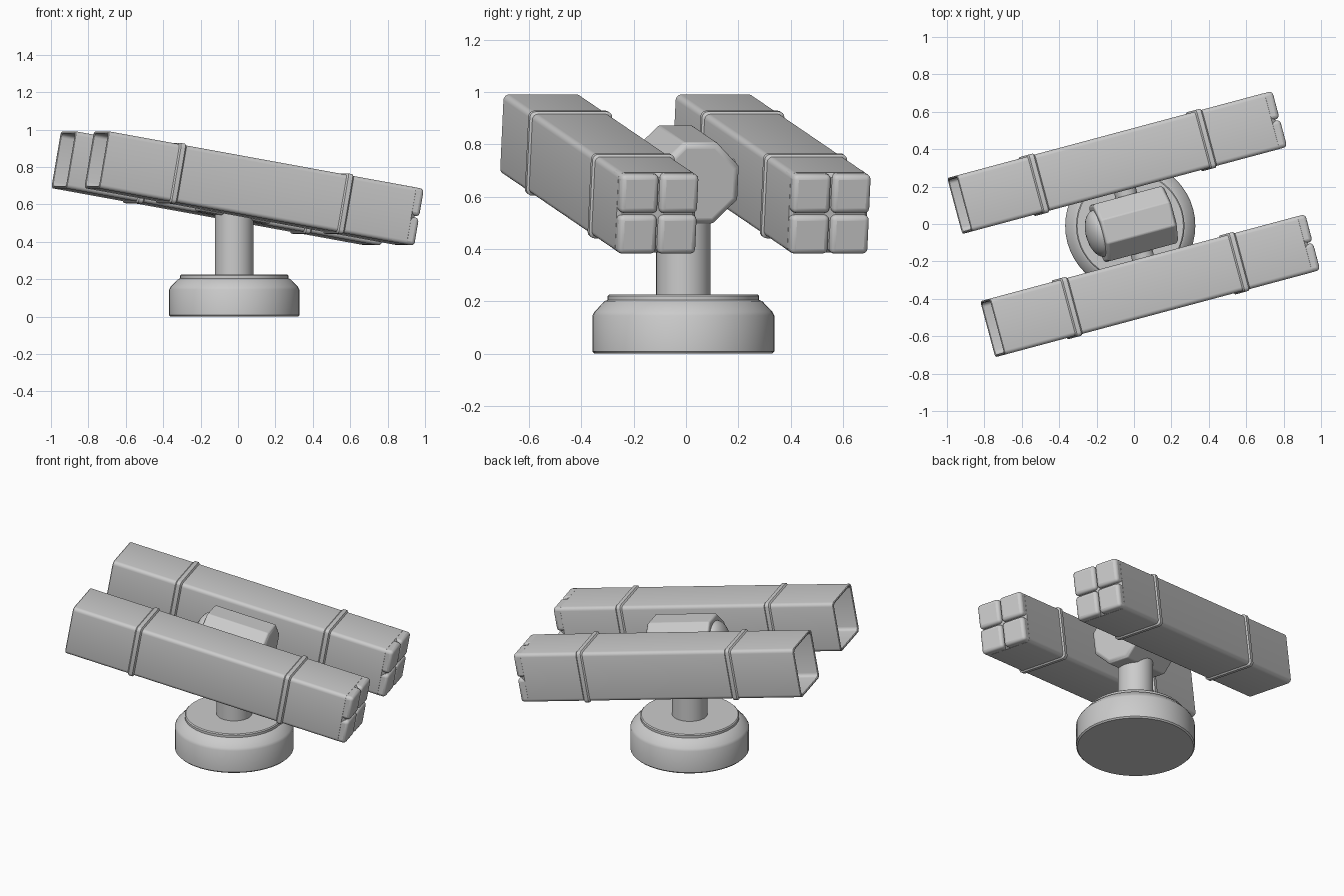
import bpy, bmesh, math
from mathutils import Matrix, Vector

if "Cube" in bpy.data.objects:
    bpy.data.objects.remove(bpy.data.objects["Cube"])

PIVOT = Vector((-0.02, -0.01, 0))
# Frame of the aimed upper assembly: turned 15 degrees, nose 10 degrees down
AIM = (Matrix.Translation((0, 0, 0.685)) @ Matrix.Rotation(math.radians(15), 4, 'Z')
       @ Matrix.Rotation(math.radians(10), 4, 'Y'))


def finish(name, bm, matrix, bevel=0.0, angle=30):
    bmesh.ops.recalc_face_normals(bm, faces=bm.faces)
    me = bpy.data.meshes.new(name)
    bm.to_mesh(me)
    bm.free()
    ob = bpy.data.objects.new(name, me)
    bpy.context.collection.objects.link(ob)
    ob.matrix_world = matrix
    if bevel:
        mod = ob.modifiers.new("bevel", 'BEVEL')
        mod.width, mod.segments = bevel, 3
        mod.limit_method = 'ANGLE'
    bpy.ops.object.select_all(action='DESELECT')
    bpy.context.view_layer.objects.active = ob
    ob.select_set(True)
    bpy.ops.object.shade_smooth_by_angle(angle=math.radians(angle))
    return ob


def loft(rings):
    """Skin a list of point rings and cap both ends."""
    bm = bmesh.new()
    loops = [[bm.verts.new(p) for p in ring] for ring in rings]
    n = len(loops[0])
    for a, b in zip(loops, loops[1:]):
        for i in range(n):
            j = (i + 1) % n
            bm.faces.new((a[i], a[j], b[j], b[i]))
    bm.faces.new(loops[0])
    bm.faces.new(loops[-1])
    return bm


def lathe(profile, n=48):
    return loft([[(r * math.cos(2 * math.pi * i / n), r * math.sin(2 * math.pi * i / n), z)
                  for i in range(n)] for r, z in profile])


def rounded_square(x, half, r=0.022, seg=4):
    pts = []
    for k in range(4):
        a0 = math.pi / 2 * k
        cy = (half - r) * (1 if k in (0, 3) else -1)
        cz = (half - r) * (1 if k in (0, 1) else -1)
        for s in range(seg + 1):
            a = a0 + math.pi / 2 * s / seg
            pts.append((x, cy + r * math.cos(a), cz + r * math.sin(a)))
    return pts


# Round base with chamfered shoulder and thin top lip
finish("base", lathe([(0.34, 0), (0.348, 0.008), (0.348, 0.145), (0.34, 0.16), (0.302, 0.2),
                      (0.29, 0.205), (0.29, 0.22), (0.284, 0.226)]), Matrix.Translation(PIVOT))

# Neck post
finish("neck_post", lathe([(0.104, 0.2), (0.104, 0.6)]), Matrix.Translation(PIVOT))

# Eight-sided head block with chamfered ends
def octagon(x, flat):
    r = flat / math.cos(math.pi / 8)
    return [(x, r * math.cos(math.pi / 4 * (i + .5)), r * math.sin(math.pi / 4 * (i + .5)))
            for i in range(8)]

finish("head_block", loft([octagon(-0.2, 0.15), octagon(-0.19, 0.158),
                           octagon(0.185, 0.158), octagon(0.2, 0.14)]), AIM, 0.006)

# Domed cap on the back of the head
dome = lathe([(0.13 * math.cos(a), 0.07 * math.sin(a))
              for a in [math.radians(d) for d in (-10, 0, 15, 30, 45, 60, 75, 88)]], 32)
finish("rear_dome", dome, AIM @ Matrix.Translation((-0.195, 0, 0))
       @ Matrix.Rotation(-math.pi / 2, 4, 'Y'))

# Cross axle joining the head to both tubes
finish("cross_axle", lathe([(0.06, -0.22), (0.06, 0.22)], 32),
       AIM @ Matrix.Rotation(math.pi / 2, 4, 'X'))

# Long square tubes: open at the back, two raised bands, quartered nose
for side, y in (("left", 0.341), ("right", -0.341)):
    m = AIM @ Matrix.Translation((0, y, 0))
    sections = [(-0.55, 0.142), (-0.884, 0.142), (-0.888, 0.146), (-0.888, 0.152),
                (-0.884, 0.155)]
    for c in (-0.47, 0.47):
        sections += [(c - 0.02, 0.155), (c - 0.012, 0.163), (c + 0.012, 0.163), (c + 0.02, 0.155)]
    sections += [(0.84, 0.155), (0.862, 0.14)]
    finish(side + "_tube", loft([rounded_square(*s) for s in sections]), m, angle=25)

    bm = bmesh.new()
    for sy in (-1, 1):
        for sz in (-1, 1):
            bmesh.ops.create_cube(bm, size=1, matrix=Matrix.Translation(
                (0.813, sy * 0.079, sz * 0.079)) @ Matrix.Diagonal((0.15, 0.151, 0.151, 1)))
    finish(side + "_tube_nose", bm, m, 0.02)
